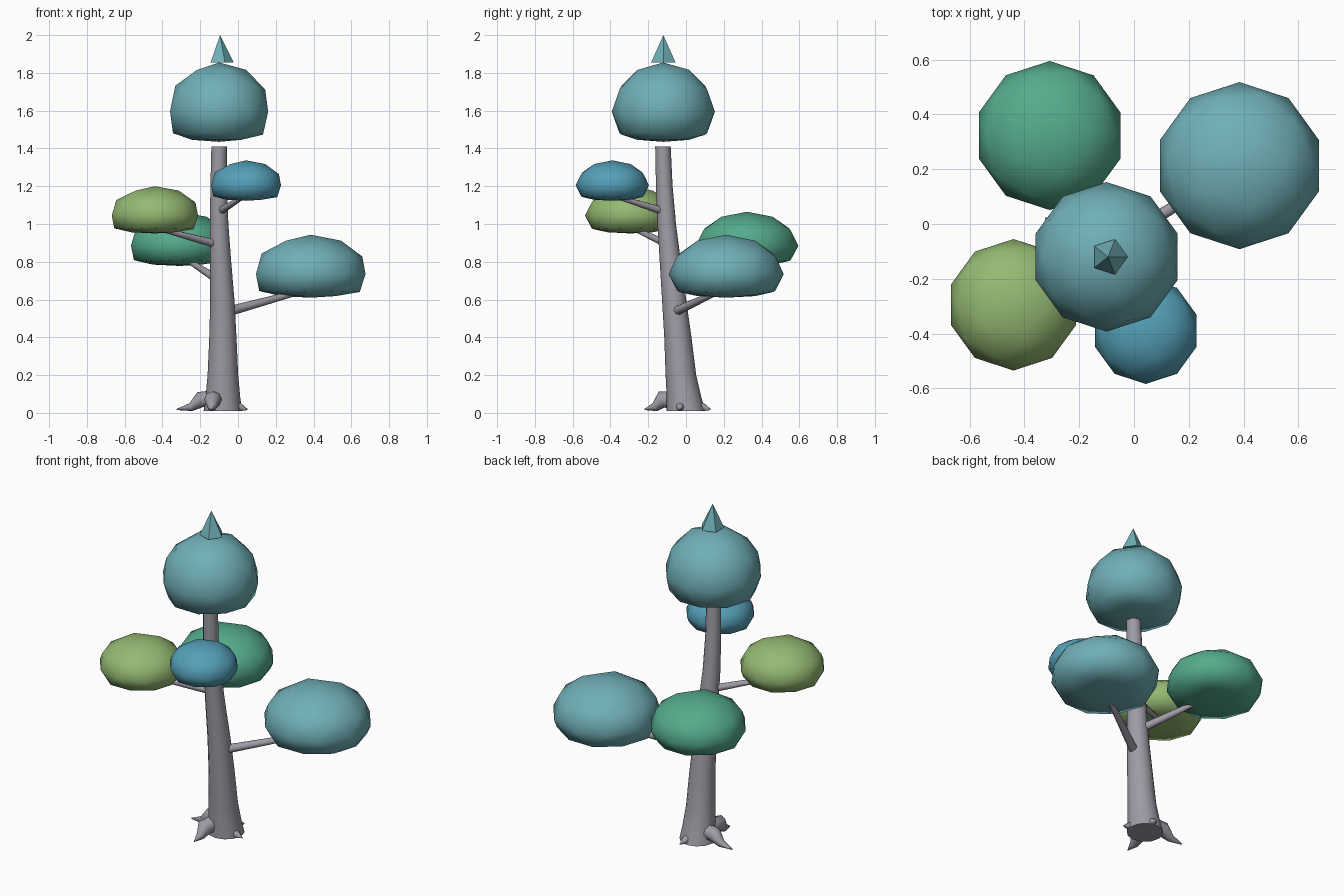
import bpy, bmesh, math
from mathutils import Vector

if "Cube" in bpy.data.objects:
    bpy.data.objects.remove(bpy.data.objects["Cube"])


def material(name, rgb):
    m = bpy.data.materials.new(name)
    m.diffuse_color = (*rgb, 1)
    m.use_nodes = True
    m.node_tree.nodes["Principled BSDF"].inputs["Base Color"].default_value = m.diffuse_color
    return m


BARK = material("bark", (0.35, 0.33, 0.38))
TEAL = material("teal_leaf", (0.16, 0.43, 0.47))
GREEN = material("green_leaf", (0.09, 0.41, 0.26))
LIME = material("lime_leaf", (0.30, 0.49, 0.17))
BLUE = material("blue_leaf", (0.09, 0.35, 0.48))


def finish(bm, name, mat, smooth=True, angle=60):
    bmesh.ops.recalc_face_normals(bm, faces=bm.faces[:])
    me = bpy.data.meshes.new(name)
    bm.to_mesh(me)
    bm.free()
    me.materials.append(mat)
    ob = bpy.data.objects.new(name, me)
    bpy.context.collection.objects.link(ob)
    if smooth:
        bpy.ops.object.select_all(action='DESELECT')
        ob.select_set(True)
        bpy.context.view_layer.objects.active = ob
        bpy.ops.object.shade_smooth_by_angle(angle=math.radians(angle))
    return ob


def tube(name, path, sides):
    """Capped tapering tube through (x, y, z, radius) points."""
    bm = bmesh.new()
    pts = [Vector(p[:3]) for p in path]
    upright = abs((pts[-1] - pts[0]).normalized().z) > 0.9
    rings = []
    for i, p in enumerate(pts):
        d = (pts[min(i + 1, len(pts) - 1)] - pts[max(i - 1, 0)]).normalized()
        if upright:
            u, v = Vector((1, 0, 0)), Vector((0, 1, 0))
        else:
            u = d.cross(Vector((0, 0, 1))).normalized()
            v = u.cross(d)
        ring = []
        for k in range(sides):
            a = 2 * math.pi * k / sides
            co = p + path[i][3] * (u * math.cos(a) + v * math.sin(a))
            co.z = max(co.z, 0)
            ring.append(bm.verts.new(co))
        rings.append(ring)
    for a, b in zip(rings, rings[1:]):
        for k in range(sides):
            n = (k + 1) % sides
            bm.faces.new((a[k], a[n], b[n], b[k]))
    bm.faces.new(rings[0])
    bm.faces.new(rings[-1])
    return finish(bm, name, BARK)


def foliage(name, centre, radius, up, down, mat):
    """Low-poly clump: domed top, flattened underside."""
    bm = bmesh.new()
    bmesh.ops.create_icosphere(bm, subdivisions=2, radius=1)
    for v in bm.verts:
        z = v.co.z
        z = z * up if z > -1e-4 else -down * abs(z) ** 0.42
        v.co = Vector((v.co.x * radius, v.co.y * radius, z)) + Vector(centre)
    return finish(bm, name, mat, angle=80)


# leaning trunk with flared foot
tube("trunk", [(-0.08, 0.0, 0.01, 0.102), (-0.08, -0.01, 0.08, 0.092),
               (-0.08, -0.027, 0.2, 0.081), (-0.08, -0.043, 0.4, 0.072),
               (-0.083, -0.063, 0.6, 0.064), (-0.092, -0.083, 0.8, 0.056),
               (-0.1, -0.102, 1.0, 0.049), (-0.102, -0.115, 1.2, 0.044),
               (-0.1, -0.122, 1.41, 0.041)], 12)

# branches
for name, start, end in [
        ("branch_teal", (-0.06, -0.06, 0.535, 0.027), (0.36, 0.19, 0.65, 0.014)),
        ("branch_green", (-0.09, -0.07, 0.695, 0.025), (-0.30, 0.28, 0.83, 0.012)),
        ("branch_lime", (-0.10, -0.09, 0.89, 0.023), (-0.42, -0.28, 0.975, 0.012)),
        ("branch_blue", (-0.10, -0.11, 1.065, 0.022), (0.03, -0.37, 1.145, 0.011))]:
    tube(name, [start, end], 8)

# curved pointed roots
for name, path in [
        ("root_left", [(-0.13, 0.0, 0.075, 0.045), (-0.20, 0.01, 0.07, 0.042),
                       (-0.25, 0.015, 0.03, 0.022), (-0.325, 0.02, 0.018, 0.003)]),
        ("root_front", [(-0.125, -0.05, 0.07, 0.046), (-0.135, -0.13, 0.07, 0.045),
                        (-0.138, -0.165, 0.03, 0.024), (-0.14, -0.22, 0.018, 0.003)]),
        ("root_right", [(-0.04, -0.03, 0.04, 0.025), (0.01, -0.03, 0.03, 0.022),
                        (0.05, -0.03, 0.018, 0.003)]),
        ("root_back", [(-0.07, 0.05, 0.04, 0.028), (-0.06, 0.09, 0.03, 0.022),
                       (-0.05, 0.13, 0.018, 0.003)])]:
    tube(name, path, 8)

# foliage clumps
foliage("crown_foliage", (-0.10, -0.12, 1.595), 0.273, 0.26, 0.16, TEAL)
foliage("teal_foliage", (0.385, 0.213, 0.735), 0.305, 0.208, 0.125, TEAL)
foliage("green_foliage", (-0.308, 0.323, 0.885), 0.272, 0.18, 0.107, GREEN)
foliage("lime_foliage", (-0.44, -0.295, 1.045), 0.24, 0.155, 0.095, LIME)
foliage("blue_foliage", (0.043, -0.39, 1.205), 0.194, 0.132, 0.082, BLUE)

# five-sided faceted tip
bm = bmesh.new()
apex = bm.verts.new((-0.095, -0.12, 2.0))
base = [bm.verts.new((-0.09 + 0.068 * math.cos(a), -0.12 + 0.068 * math.sin(a), 1.855))
        for a in (2 * math.pi * k / 5 for k in range(5))]
for k in range(5):
    bm.faces.new((base[k], base[(k + 1) % 5], apex))
bm.faces.new(base)
finish(bm, "crown_tip", TEAL, smooth=False)
